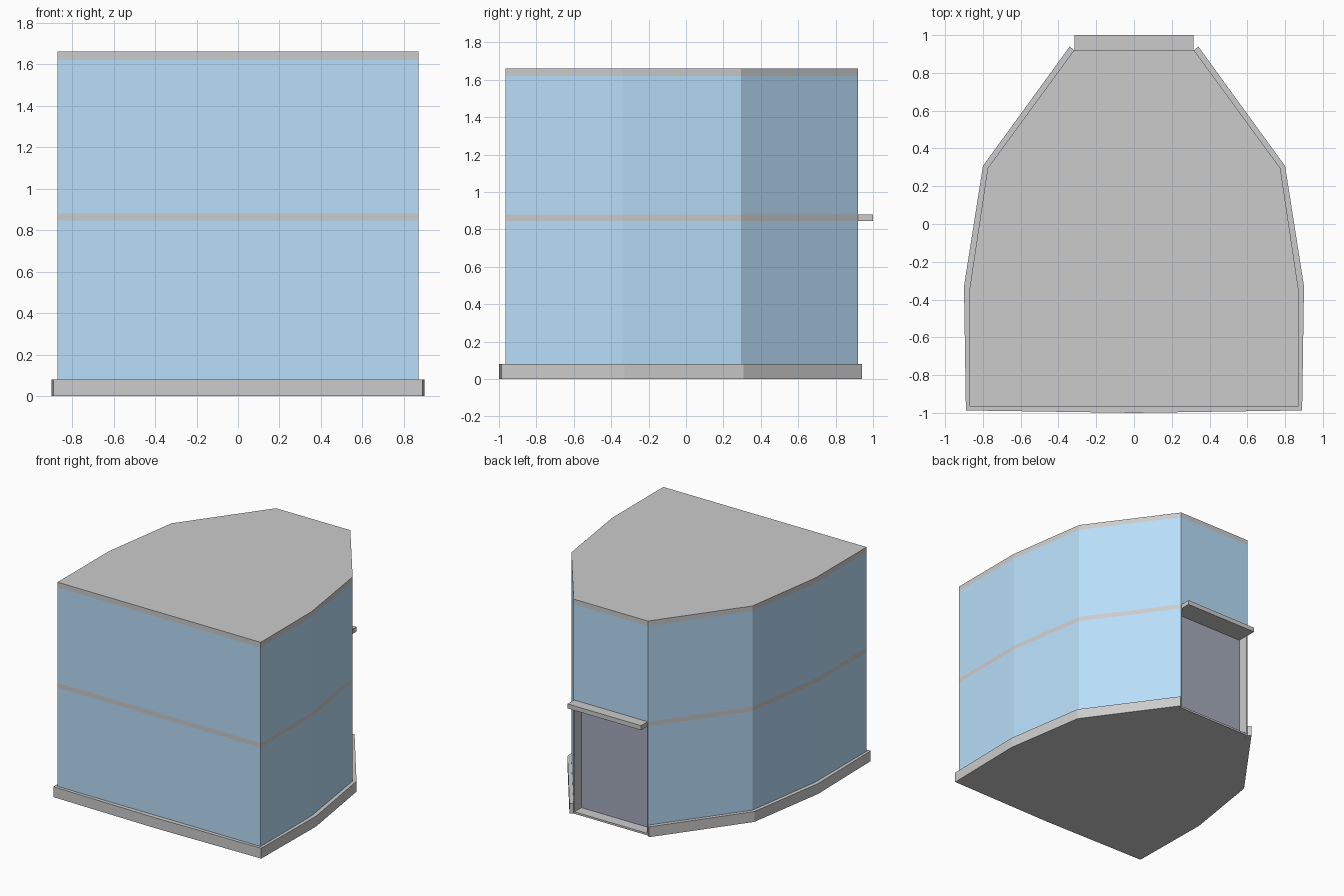
import bpy, bmesh

if "Cube" in bpy.data.objects:
    bpy.data.objects.remove(bpy.data.objects["Cube"])

def material(name, rgb):
    m = bpy.data.materials.new(name)
    m.diffuse_color = (*rgb, 1)
    m.use_nodes = True
    m.node_tree.nodes["Principled BSDF"].inputs["Base Color"].default_value = m.diffuse_color
    return m

GLASS = material("blue_glass", (0.48, 0.73, 0.95))
DARK = material("dark_door", (0.38, 0.41, 0.50))

def mirrored(half):
    """Close a right-hand outline by mirroring it across x = 0."""
    return half + [(-x, y) for x, y in reversed(half) if x > 0]

def prism(name, outline, z0, z1, mat=None, caps=True):
    bm = bmesh.new()
    low = [bm.verts.new((x, y, z0)) for x, y in outline]
    high = [bm.verts.new((x, y, z1)) for x, y in outline]
    n = len(outline)
    for i in range(n):
        j = (i + 1) % n
        bm.faces.new((low[i], low[j], high[j], high[i]))
    if caps:
        bm.faces.new(low[::-1])
        bm.faces.new(high)
    me = bpy.data.meshes.new(name)
    bm.to_mesh(me)
    bm.free()
    if mat:
        me.materials.append(mat)
    ob = bpy.data.objects.new(name, me)
    bpy.context.collection.objects.link(ob)
    return ob

def box(name, x0, x1, y0, y1, z0, z1, mat=None):
    return prism(name, [(x0, y0), (x1, y0), (x1, y1), (x0, y1)], z0, z1, mat)

# Outlines: right half from the front to the back
wall = [(0.87, -0.965), (0.87, -0.34), (0.775, 0.295), (0.318, 0.92)]
notch = [(0.317, 0.83)]
plinth = [(0, -1.0), (0.89, -0.987), (0.9, -0.33), (0.8, 0.307),
          (0.34, 0.94), (0.318, 0.92)]

# Plinth with a gap for the doorway, and the doorway floor
prism("plinth", mirrored(plinth + notch), 0, 0.08)
box("doorway_floor", -0.317, 0.317, 0.83, 0.92, 0, 0.015)

# Two glazed storeys, the band between them and the roof
prism("lower_glazing", mirrored(wall + notch), 0.08, 0.845, GLASS, caps=False)
prism("floor_band", mirrored(wall), 0.845, 0.88)
prism("upper_glazing", mirrored(wall), 0.88, 1.62, GLASS, caps=False)
prism("roof", mirrored(wall), 1.62, 1.66)

# Recessed door, its side jambs and the canopy above
box("door_panel", -0.316, 0.316, 0.82, 0.835, 0.015, 0.845, DARK)
for side, s in (("left", -1), ("right", 1)):
    xs = sorted((s * 0.311, s * 0.317))
    box(side + "_door_jamb", *xs, 0.83, 0.92, 0.015, 0.845)
box("door_canopy", -0.315, 0.315, 0.92, 1.0, 0.845, 0.88)
